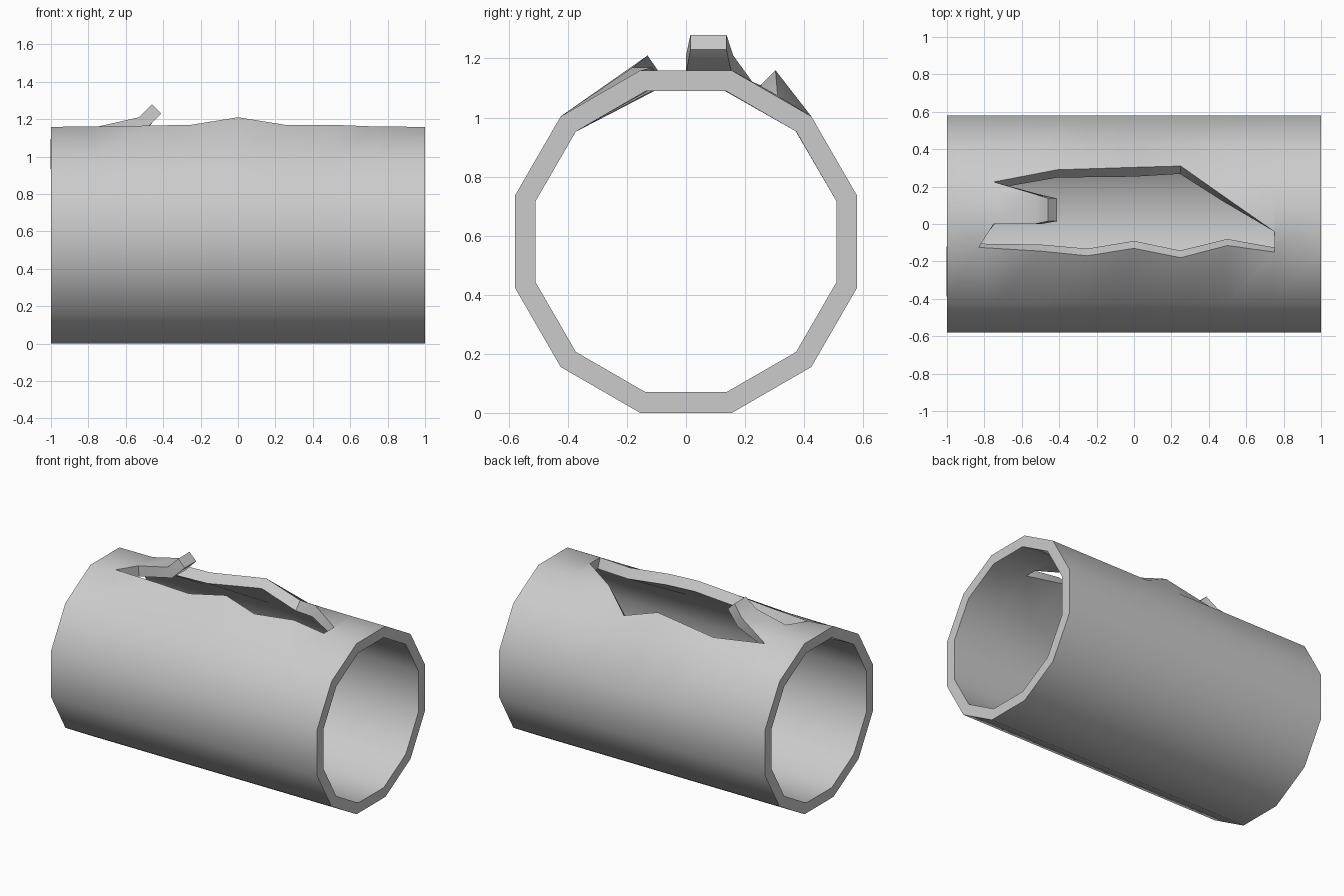
import bpy, bmesh, math

if "Cube" in bpy.data.objects:
    bpy.data.objects.remove(bpy.data.objects["Cube"])

R = 0.6                                   # corner radius of the 12-sided pipe
ZC = R * math.cos(math.radians(15))       # axis height
bm = bmesh.new()

# Torn -y lip: ring corner -1 is displaced at stations 1..7
lip = {1: (-0.83, -0.125, 1.16), 2: (-0.5, -0.145, 1.165), 3: (-0.25, -0.17, 1.17),
       4: (0, -0.13, 1.21), 5: (0.25, -0.18, 1.17), 6: (0.5, -0.115, 1.17),
       7: (0.75, -0.15, 1.16)}
cache = {}


def point(co):
    return bm.verts.new(co)


def g(k, i):
    """Grid vertex: ring corner k (clockwise from top), station i along x."""
    k = (k + 2) % 12 - 2
    if (k, i) not in cache:
        a = math.radians(k * 30 + 15)
        co = (-1 + i * 0.25, R * math.sin(a), ZC + R * math.cos(a))
        if k == -1 and i in lip:
            co = lip[i]
        cache[k, i] = point(co)
    return cache[k, i]


def face(*vs):
    bm.faces.new(vs)


# Intact panels, plus the panel that carries the -y lip
for k in range(1, 11):
    for i in range(8):
        face(g(k, i), g(k + 1, i), g(k + 1, i + 1), g(k, i + 1))

# Torn +y edge of the hole
h1 = point((-0.75, 0.225, 1.12))
h2 = point((-0.41, 0.29, 1.095))
h4 = point((0, 0.303, 1.16))
h5 = point((0.25, 0.31, 1.075))
h6 = point((0.47, 0.155, 1.16))
h7 = point((0.75, -0.04, 1.16))

# Bent tongue
a = point((-0.75, 0, 1.16))
b = point((-0.75, 0.155, 1.16))
m0 = point((-0.53, 0, 1.21))
m1 = point((-0.53, 0.16, 1.21))
t0 = point((-0.46, 0.015, 1.28))
t1 = point((-0.46, 0.137, 1.28))
face(a, b, m1, m0)
face(b, h1, m1)
face(m0, m1, t1, t0)

# Panels around the hole
face(g(-1, 0), g(0, 0), b, a, g(-1, 1))
face(g(0, 0), g(1, 0), g(1, 1), h1, b)
face(h1, g(1, 1), g(1, 2), h2)
face(h2, g(1, 2), g(1, 3))
face(h2, g(1, 3), g(1, 4), h4)
face(h4, g(1, 4), g(1, 5), h5)
face(h5, g(1, 5), g(1, 6), h6)
face(h6, g(1, 6), g(1, 7), g(0, 7))
face(h6, g(0, 7), h7)
face(h7, g(0, 7), g(0, 8), g(-1, 8), g(-1, 7))
face(g(0, 7), g(1, 7), g(1, 8), g(0, 8))

# Make all normals point outwards
bmesh.ops.recalc_face_normals(bm, faces=bm.faces)
bm.normal_update()
floor = min(bm.faces, key=lambda f: f.calc_center_median().z)
if floor.normal.z > 0:
    bmesh.ops.reverse_faces(bm, faces=bm.faces)

me = bpy.data.meshes.new("broken_pipe")
bm.to_mesh(me)
bm.free()
pipe = bpy.data.objects.new("broken_pipe", me)
bpy.context.collection.objects.link(pipe)
bpy.context.view_layer.objects.active = pipe
pipe.select_set(True)

# Wall thickness, inwards
sol = pipe.modifiers.new("wall", "SOLIDIFY")
sol.thickness = 0.07
sol.offset = -1
sol.use_even_offset = True
bpy.ops.object.modifier_apply(modifier=sol.name)
bpy.ops.object.shade_smooth_by_angle(angle=math.radians(40))
